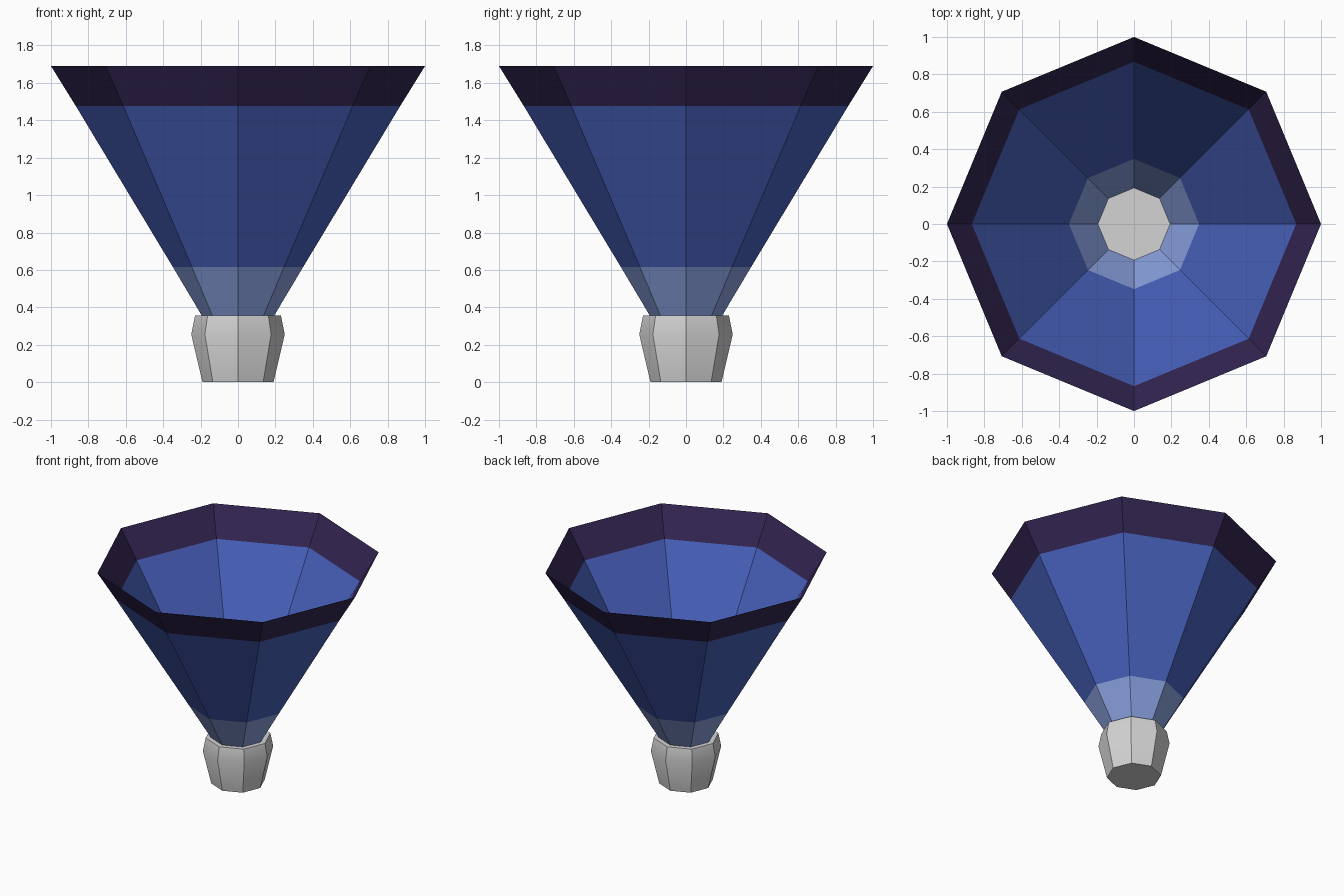
import bpy, bmesh, math

if "Cube" in bpy.data.objects:
    bpy.data.objects.remove(bpy.data.objects["Cube"])

SIDES = 8


def srgb(r, g, b):
    def lin(c):
        c /= 255
        return c / 12.92 if c <= 0.04045 else ((c + 0.055) / 1.055) ** 2.4
    return (lin(r), lin(g), lin(b), 1)


def material(name, rgb):
    m = bpy.data.materials.new(name)
    m.diffuse_color = srgb(*rgb)
    m.use_nodes = True
    m.node_tree.nodes["Principled BSDF"].inputs["Base Color"].default_value = m.diffuse_color
    return m


def lathe(name, profile, mats, band_mats=None, capped=False):
    """Octagonal lathe of (radius, height) points, one material per band."""
    bm = bmesh.new()
    rings = []
    for r, z in profile:
        rings.append([bm.verts.new((r * math.cos(math.tau * i / SIDES),
                                    r * math.sin(math.tau * i / SIDES), z))
                      for i in range(SIDES)])
    for k, (a, b) in enumerate(zip(rings, rings[1:])):
        for i in range(SIDES):
            j = (i + 1) % SIDES
            f = bm.faces.new((a[i], a[j], b[j], b[i]))
            f.material_index = band_mats[k] if band_mats else 0
    if capped:
        bm.faces.new(rings[0][::-1])
        bm.faces.new(rings[-1])
    mesh = bpy.data.meshes.new(name)
    bm.to_mesh(mesh)
    bm.free()
    for m in mats:
        mesh.materials.append(m)
    ob = bpy.data.objects.new(name, mesh)
    bpy.context.collection.objects.link(ob)
    return ob


grey = material("light grey", (212, 212, 212))
pale = material("pale blue", (137, 160, 222))
blue = material("royal blue", (72, 97, 188))
purple = material("dark purple", (51, 37, 82))

# Solid base, bulging slightly below its flat top
base = lathe("base", [(0.19, 0), (0.25, 0.255), (0.23, 0.355)], [grey], capped=True)
bpy.context.view_layer.objects.active = base
base.select_set(True)
bpy.ops.object.shade_smooth_by_angle(angle=math.radians(35))

# Open thin flared cone with three colour bands
lathe("flared_cone", [(0.193, 0.355), (0.348, 0.615), (0.867, 1.476), (1.0, 1.69)],
      [pale, blue, purple], band_mats=[0, 1, 2])
